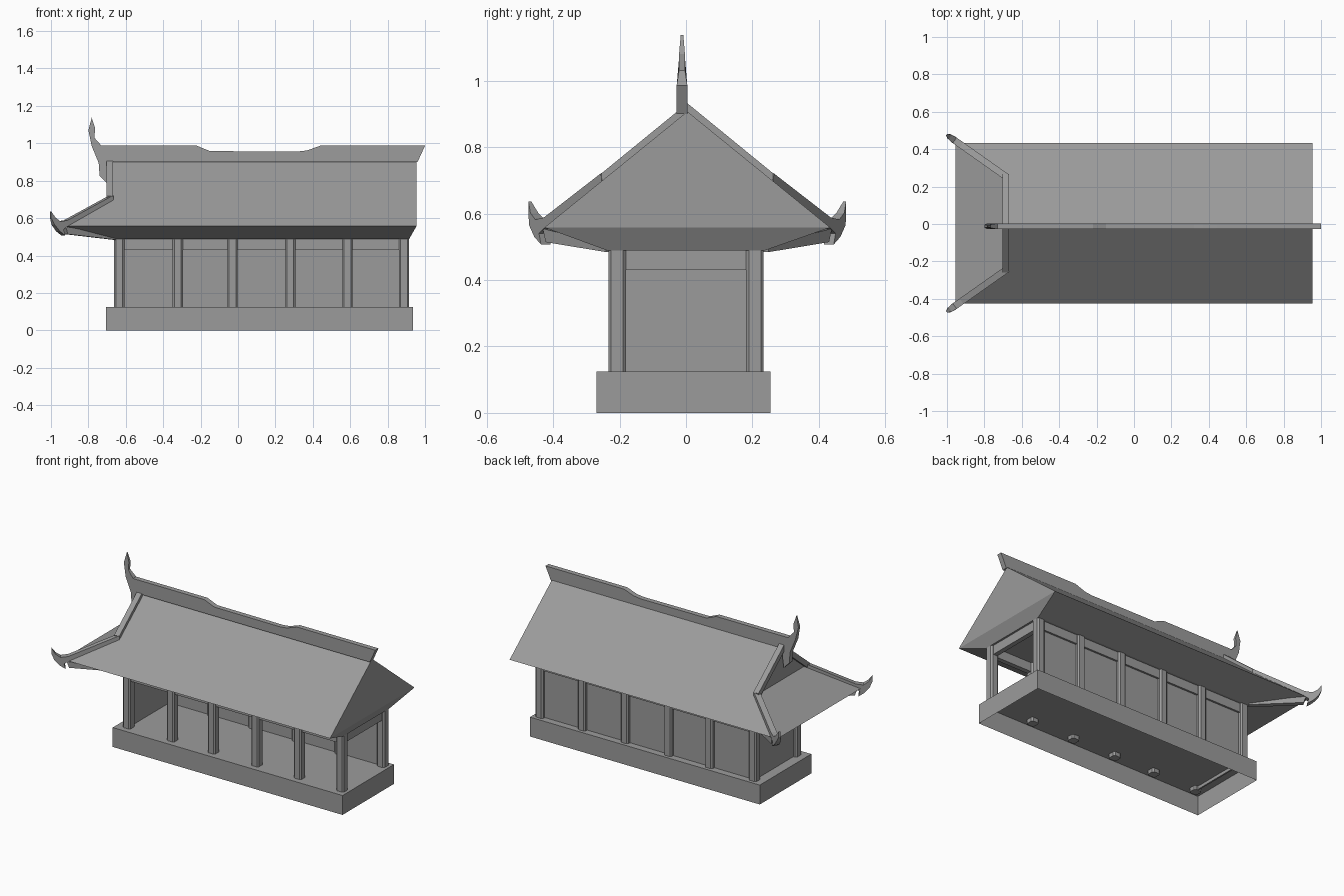
import bpy, bmesh
from mathutils import Vector

if "Cube" in bpy.data.objects:
    bpy.data.objects.remove(bpy.data.objects["Cube"], do_unlink=True)

GREY = (0.33, 0.33, 0.33, 1)
stone = bpy.data.materials.new("plain_grey")
stone.use_nodes = True
stone.diffuse_color = GREY
bsdf = next(n for n in stone.node_tree.nodes if n.type == "BSDF_PRINCIPLED")
bsdf.inputs["Base Color"].default_value = GREY


def finish(name, bm):
    bmesh.ops.recalc_face_normals(bm, faces=bm.faces)
    mesh = bpy.data.meshes.new(name)
    bm.to_mesh(mesh)
    bm.free()
    mesh.materials.append(stone)
    obj = bpy.data.objects.new(name, mesh)
    bpy.context.collection.objects.link(obj)
    return obj


def box(name, x, y, z, bevel=0, open_bottom=False):
    """Box between (low, high) pairs, with optional bevelled upright edges."""
    bm = bmesh.new()
    bmesh.ops.create_cube(bm, size=1)
    for v in bm.verts:
        v.co = [lo + (c + 0.5) * (hi - lo) for c, (lo, hi) in zip(v.co, (x, y, z))]
    if bevel:
        upright = [e for e in bm.edges if abs(e.verts[0].co.z - e.verts[1].co.z) > 0.01]
        bmesh.ops.bevel(bm, geom=upright, offset=bevel, segments=1, affect="EDGES")
    obj = finish(name, bm)
    if open_bottom:
        bm = bmesh.new()
        bm.from_mesh(obj.data)
        low = [f for f in bm.faces if f.normal.z < -0.9]
        bmesh.ops.delete(bm, geom=low, context="FACES")
        bm.to_mesh(obj.data)
        bm.free()
    return obj


def plate(name, points, origin, direction, width, taper=None):
    """Upright outline (distance, height) thickened sideways."""
    d = Vector((*direction, 0)).normalized()
    side = Vector((-d.y, d.x, 0))
    bm = bmesh.new()
    loops = []
    for s in (-0.5, 0.5):
        loop = []
        for i, (t, z) in enumerate(points):
            w = width * (taper(t, z) if taper else 1)
            p = Vector((*origin, z)) + d * t + side * s * w
            loop.append(bm.verts.new(p))
        loops.append(loop)
        bm.faces.new(loop)
    a, b = loops
    for i in range(len(a)):
        j = (i + 1) % len(a)
        bm.faces.new((a[i], a[j], b[j], b[i]))
    return finish(name, bm)


# Platform, open underneath
box("platform", (-0.705, 0.935), (-0.27, 0.255), (0, 0.125), open_bottom=True)

# Two rows of columns
for row, y in (("front", -0.207), ("back", 0.207)):
    for i, x in enumerate((-0.635, -0.322, -0.03, 0.28, 0.585, 0.888)):
        box(f"{row}_column_{i + 1}", (x - 0.027, x + 0.027), (y - 0.027, y + 0.027),
            (0.1, 0.495), bevel=0.009)
    box(f"{row}_beam", (-0.635, 0.888), (y - 0.015, y + 0.015), (0.43, 0.492))

# End beams and the closed walls
for end, x in (("right", -0.635), ("left", 0.888)):
    box(f"{end}_beam", (x - 0.015, x + 0.015), (-0.207, 0.207), (0.43, 0.492))
box("back_wall", (-0.635, 0.888), (0.2, 0.21), (0.105, 0.45))
box("right_wall", (-0.64, -0.63), (-0.207, 0.207), (0.105, 0.45))

# Roof: main slopes, hipped right end, left gable, soffit and ceiling
MID, GABLE, END = 0.004, -0.685, 0.955
bm = bmesh.new()


def corners(x0, x1, half, z, mid=MID):
    return [bm.verts.new((x, mid + s * half, z)) for x, s in ((x0, -1), (x1, -1), (x1, 1), (x0, 1))]


eave = corners(-END, END, 0.43, 0.558)
wall = corners(-0.66, 0.915, 0.235, 0.488, 0)
ridge_r, ridge_l = (bm.verts.new((x, MID, 0.907)) for x in (GABLE, END))
hip_f, hip_b = (bm.verts.new((GABLE, MID + s * 0.252, 0.702)) for s in (-1, 1))
bm.faces.new((eave[0], eave[1], ridge_l, ridge_r, hip_f))
bm.faces.new((eave[2], eave[3], hip_b, ridge_r, ridge_l))
bm.faces.new((eave[3], eave[0], hip_f, hip_b))
bm.faces.new((hip_f, ridge_r, hip_b))
bm.faces.new((eave[1], eave[2], ridge_l))
for i in range(4):
    j = (i + 1) % 4
    bm.faces.new((eave[i], eave[j], wall[j], wall[i]))
bm.faces.new(wall)
finish("roof", bm)

# Ribs, upturned horns and corner beams on the hipped end
for side, s in (("front", -1), ("back", 1)):
    plate(f"{side}_gable_rib",
          [(0, 0.932), (0.262, 0.718), (0.25, 0.685), (0, 0.89)],
          (GABLE, MID), (0, s), 0.036)
    hip_dir = (-0.255, s * 0.18)
    plate(f"{side}_hip_rib",
          [(-0.01, 0.722), (0.29, 0.588), (0.335, 0.582), (0.365, 0.602), (0.388, 0.636),
           (0.388, 0.6), (0.372, 0.565), (0.34, 0.53), (0.305, 0.507), (0.315, 0.54),
           (0.29, 0.555), (-0.01, 0.685)],
          (GABLE, MID + s * 0.25), hip_dir, 0.036,
          lambda t, z: 0.3 if t > 0.38 else 0.8 if t > 0.35 else 1)
    plate(f"{side}_corner_beam",
          [(-0.03, 0.484), (0.285, 0.514), (0.3, 0.555), (-0.03, 0.505)],
          (GABLE, MID + s * 0.25), hip_dir, 0.03)

# Ridge crest with the tall finial
plate("ridge_crest",
      [(0.96, 0.9), (1.0, 0.987), (0.44, 0.987), (0.37, 0.962), (0.32, 0.956),
       (-0.15, 0.958), (-0.22, 0.987), (-0.73, 0.987), (-0.768, 1.03), (-0.764, 1.08),
       (-0.782, 1.137), (-0.8, 1.07), (-0.782, 0.985), (-0.745, 0.895), (-0.74, 0.825),
       (-0.7, 0.785), (-0.685, 0.9)],
      (0, -0.012), (1, 0), 0.032,
      lambda t, z: 0.25 if z > 1.1 else 0.55 if z > 1.02 else 1)
